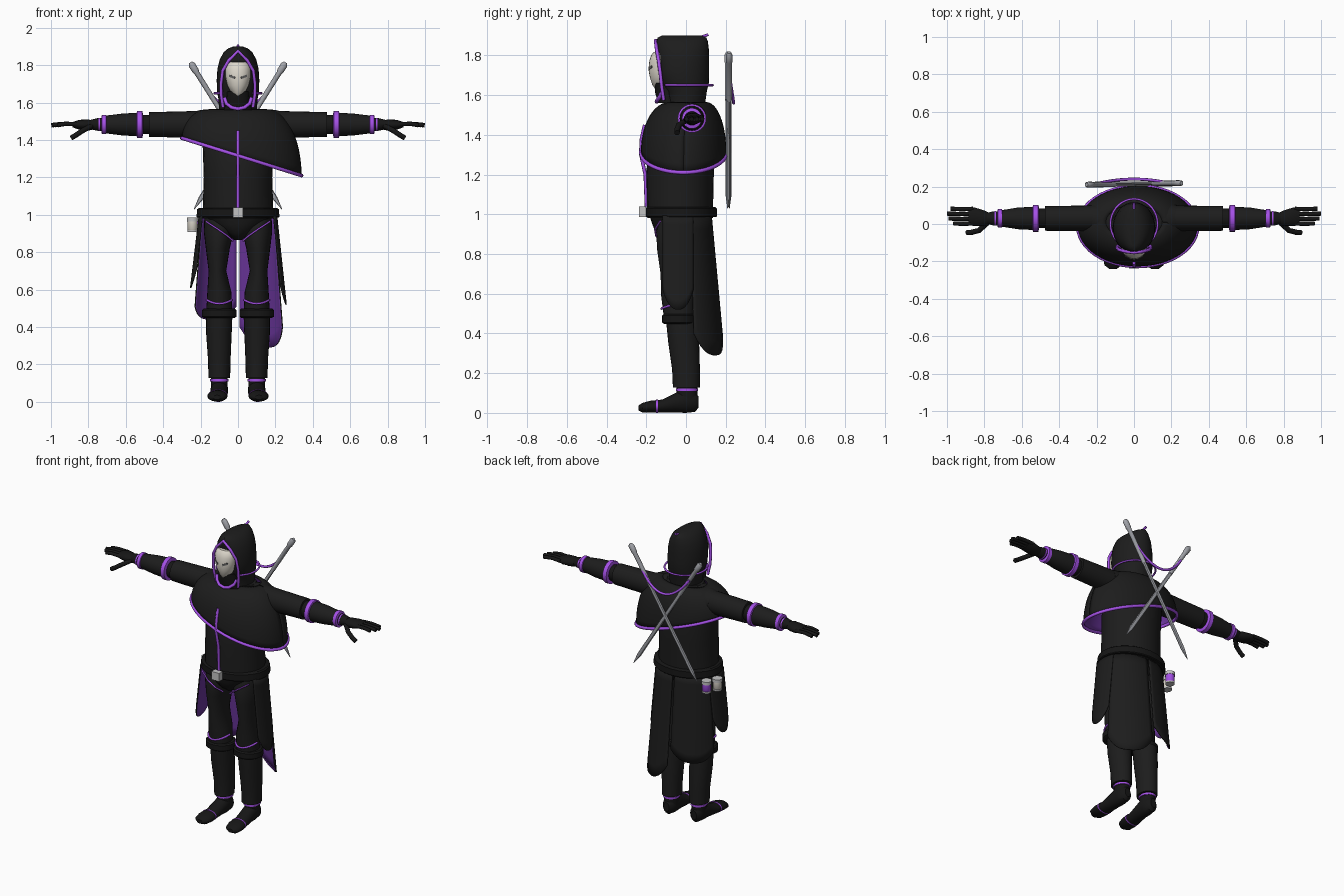
import bpy, bmesh, math
from math import sin, cos, pi, radians
from mathutils import Vector

cube = bpy.data.objects.get("Cube")
if cube:
    bpy.data.objects.remove(cube)


def material(name, r, g, b):
    m = bpy.data.materials.new(name)
    m.use_nodes = True
    m.diffuse_color = (r, g, b, 1)
    m.node_tree.nodes["Principled BSDF"].inputs["Base Color"].default_value = (r, g, b, 1)
    return m


CLOTH = material("black cloth", .012, .012, .012)
LEATHER = material("dark leather", .008, .008, .008)
TRIM = material("purple trim", .4, .085, .85)
LINING = material("dark purple lining", .14, .035, .32)
BONE = material("bone white", .72, .68, .6)
STEEL = material("steel", .36, .37, .4)
SILVER = material("silver", .55, .55, .55)
EYE = material("eye grey", .12, .12, .12)


def finish(name, verts, faces, mats, closed=True):
    me = bpy.data.meshes.new(name)
    me.from_pydata(verts, [], faces)
    if closed:
        bm = bmesh.new()
        bm.from_mesh(me)
        bmesh.ops.recalc_face_normals(bm, faces=bm.faces)
        bm.to_mesh(me)
        bm.free()
    for m in mats:
        me.materials.append(m)
    ob = bpy.data.objects.new(name, me)
    bpy.context.collection.objects.link(ob)
    bpy.ops.object.select_all(action='DESELECT')
    ob.select_set(True)
    bpy.context.view_layer.objects.active = ob
    bpy.ops.object.shade_smooth_by_angle(angle=radians(40))
    return ob


def loft(name, mat, rings, axis='z', side=1, n=24, clamp=None):
    """Closed skin over rings of (x, y, z, radius, radius) square to an axis."""
    verts = []
    for x, y, z, a, b in rings:
        for i in range(n):
            c, s = a * cos(2 * pi * i / n), b * sin(2 * pi * i / n)
            p = {'z': (x + c, y + s, z), 'x': (x, y + c, z + s), 'y': (x + c, y, z + s)}[axis]
            p = clamp(*p) if clamp else p
            verts.append((p[0] * side, p[1], p[2]))
    last = len(rings) - 1
    faces = [(k * n + i, k * n + (i + 1) % n, (k + 1) * n + (i + 1) % n, (k + 1) * n + i)
             for k in range(last) for i in range(n)]
    faces += [tuple(range(n)), tuple(range(last * n, last * n + n))]
    return finish(name, verts, faces, [mat])


def tube(name, mat, pts, r=.006, cyclic=False):
    cu = bpy.data.curves.new(name, 'CURVE')
    cu.dimensions = '3D'
    cu.bevel_depth, cu.bevel_resolution, cu.use_fill_caps = r, 2, True
    sp = cu.splines.new('POLY')
    sp.points.add(len(pts) - 1)
    for q, p in zip(sp.points, pts):
        q.co = (*p, 1)
    sp.use_cyclic_u = cyclic
    cu.materials.append(mat)
    ob = bpy.data.objects.new(name, cu)
    bpy.context.collection.objects.link(ob)
    return ob


def sheet(name, func, nu, nv):
    """Thin cloth, black outside and purple inside; func(u, v) gives a point."""
    verts = [func(j / nu, k / nv) for k in range(nv + 1) for j in range(nu + 1)]
    w = nu + 1
    faces = [(k * w + j, k * w + w + j, k * w + w + j + 1, k * w + j + 1)
             for k in range(nv) for j in range(nu)]
    ob = finish(name, verts, faces, [CLOTH, LINING], closed=False)
    mod = ob.modifiers.new("thickness", 'SOLIDIFY')
    mod.thickness, mod.offset, mod.material_offset = .007, -1, 1
    return ob


def box(name, mat, loc, size, rot=(0, 0, 0)):
    bpy.ops.mesh.primitive_cube_add(size=1, location=loc, rotation=rot)
    ob = bpy.context.object
    ob.name = name
    ob.scale = size
    ob.data.materials.append(mat)
    return ob


# Torso, hips and belt
loft("torso", CLOTH, [(0, -.03, .98, .19, .165), (0, -.03, 1.2, .183, .17), (0, -.02, 1.4, .19, .165),
                      (0, 0, 1.5, .17, .12), (0, 0, 1.565, .12, .085)])
loft("hips", CLOTH, [(0, -.04, .865, .02, .06), (0, -.04, .9, .07, .11), (0, -.03, .95, .16, .14),
                     (0, -.03, 1, .19, .155)])
loft("belt", LEATHER, [(0, -.025, .985, .218, .175), (0, -.025, .99, .222, .18),
                       (0, -.025, 1.03, .218, .18), (0, -.025, 1.037, .21, .17)])
box("belt_buckle", SILVER, (0, -.22, 1.012), (.056, .035, .054))
tube("chest_seam", TRIM, [(0, -.199, 1.04), (0, -.205, 1.2), (0, -.228, 1.305), (0, -.224, 1.38),
                          (0, -.208, 1.45)], .009)


# Slanted shoulder mantle
def mantle_point(u, v):
    a, t = 2 * pi * u, v * pi / 2
    f, g = sin(t) ** .95, 1 - cos(t)
    bx = .02 + .32 * cos(a)
    top = Vector((.15 * cos(a), .01 + .09 * sin(a), 1.565))
    end = Vector((bx, -.012 + .215 * sin(a), 1.31 - .3125 * (bx - .02)))
    return (top.x + (end.x - top.x) * f, top.y + (end.y - top.y) * f, top.z + (end.z - top.z) * g)


sheet("mantle", mantle_point, 48, 12)
tube("mantle_hem", TRIM, [mantle_point(i / 48, 1) for i in range(48)], .01, True)


# Hood, with the front cut flat on a slant
def flat_front(x, y, z):
    return x, max(y, -.108 - (z - 1.6) * .15), z


loft("hood", CLOTH, [(0, -.005, 1.55, .1, .1), (0, 0, 1.62, .105, .105), (0, -.015, 1.66, .112, .13),
                     (0, -.02, 1.72, .114, .137), (0, -.02, 1.78, .11, .137), (0, -.02, 1.83, .098, .135),
                     (0, -.02, 1.87, .076, .13), (0, -.02, 1.89, .052, .122), (0, -.02, 1.9, .025, .1)],
     n=32, clamp=flat_front)
half = [(.08, -.112, 1.575), (.09, -.122, 1.64), (.091, -.128, 1.7), (.082, -.137, 1.77),
        (.05, -.147, 1.825)]
tube("hood_trim", TRIM, half + [(0, -.153, 1.875)] + [(-x, y, z) for x, y, z in reversed(half)], .009)
tube("hood_tip", TRIM, [(0, .07, 1.89), (0, .1, 1.9), (0, .112, 1.905)], .007)
arc = [radians(-50 + 280 * i / 28) for i in range(29)]
tube("hood_cord", TRIM, [(.126 * cos(a), .134 * sin(a), 1.65) for a in arc], .006)
loft("chin_scarf", LEATHER, [(0, -.09, 1.56, .075, .05), (0, -.1, 1.61, .062, .055),
                             (0, -.11, 1.66, .058, .05)])
half = [(.072, -.118, 1.625), (.062, -.13, 1.595), (.035, -.145, 1.574)]
tube("collar_trim", TRIM, half + [(0, -.148, 1.566)] + [(-x, y, z) for x, y, z in reversed(half)], .01)

# Mask with slanted eye slits
loft("mask", BONE, [(0, -.125, 1.638, .016, .035), (0, -.125, 1.652, .036, .045), (0, -.125, 1.69, .056, .057),
                    (0, -.125, 1.73, .066, .064), (0, -.125, 1.775, .068, .059), (0, -.125, 1.802, .062, .05),
                    (0, -.125, 1.817, .045, .037)])
for s in (1, -1):
    box("eye_slit", EYE, (s * .031, -.1785, 1.738), (.036, .007, .012), (0, -s * .35, s * .45))

# Crossed swords and the cord between their hilts
for s in (1, -1):
    blade = loft("sword_blade", STEEL, [(0, 0, 0, .002, .002), (0, 0, .07, .013, .01),
                                        (0, 0, .64, .012, .01)], n=8)
    grip = loft("sword_grip", STEEL, [(0, 0, .64, .013, .013), (0, 0, .86, .014, .014), (0, 0, .87, .018, .016),
                                      (0, 0, .91, .019, .016), (0, 0, .925, .01, .01)], n=12)
    for ob in (blade, grip):
        ob.location = (-s * .235, .214 + s * .004, 1.03)
        ob.rotation_euler.y = s * math.atan2(.49, .785)
tube("hilt_cord", TRIM, [(.18 * k / 8, .24 - .02 * (k / 8) ** 2, 1.56 + .13 * (k / 8) ** 2)
                         for k in range(-8, 9)], .008)

# Arms and hands
Y, Z = .03, 1.483
for s in (1, -1):
    def arm(name, mat, *parts):
        return loft(name, mat, [(x, Y, Z, ry, rz) for x, ry, rz in parts], 'x', s)
    loft("shoulder", CLOTH, [(.06, 0, 1.5, .09, .06), (.13, .01, 1.49, .095, .076),
                             (.2, .025, 1.485, .08, .076), (.23, Y, 1.483, .07, .07)], 'x', s)
    arm("sleeve", CLOTH, (.15, .07, .075), (.3, .068, .07), (.475, .066, .066))
    arm("elbow", LEATHER, (.46, .052, .052), (.55, .052, .052))
    arm("upper_band", TRIM, (.508, .058, .058), (.512, .072, .072), (.539, .072, .072), (.543, .058, .058))
    arm("forearm", CLOTH, (.538, .062, .063), (.62, .058, .058), (.72, .042, .046))
    arm("wrist_band", TRIM, (.702, .04, .04), (.706, .05, .052), (.727, .05, .052), (.731, .04, .04))
    arm("cuff", LEATHER, (.72, .036, .036), (.75, .038, .034), (.785, .03, .026))
    arm("cuff_trim", TRIM, (.738, .039, .036), (.746, .039, .036))
    loft("palm", LEATHER, [(.765, .03, 1.48, .025, .022), (.8, .03, 1.48, .042, .03),
                           (.85, .038, 1.482, .05, .026), (.885, .04, 1.482, .045, .014)], 'x', s, 16)
    for i, tip in enumerate((.965, .99, .998, .98)):
        y = .003 + .026 * i
        tube("finger", LEATHER, [(s * .86, y, 1.484), (s * .92, y - .002, 1.487), (s * (tip - .015), y, 1.482),
                                 (s * tip, y, 1.479)], .0115)
    tube("thumb", LEATHER, [(s * .785, .005, 1.475), (s * .83, -.035, 1.45), (s * .87, -.045, 1.424),
                            (s * .893, -.045, 1.41)], .0145)

# Legs, boots and feet
for s in (1, -1):
    loft("thigh", CLOTH, [(.1, -.02, .98, .08, .11), (.103, -.035, .91, .08, .115), (.108, -.04, .82, .064, .105),
                          (.11, -.04, .7, .047, .088), (.1, -.04, .59, .064, .085),
                          (.1, -.035, .47, .07, .075)], side=s)
    tube("thigh_trim", TRIM, [(s * .172, -.13, .965), (s * .11, -.156, .925), (s * .06, -.15, .89),
                              (s * .025, -.12, .86)], .005)
    tube("knee_trim", TRIM, [(s * (.1 + .068 * cos(a)), -.04 + .083 * sin(a), .525 + .02 * cos(a) ** 2)
                             for a in [pi + pi * i / 12 for i in range(13)]], .006)
    loft("boot_cuff", LEATHER, [(.1, -.035, .448, .08, .075), (.1, -.035, .456, .093, .086),
                                (.1, -.035, .49, .093, .086), (.1, -.035, .498, .085, .078)], side=s)
    loft("boot", CLOTH, [(.1, -.02, .46, .07, .08), (.102, -.012, .36, .068, .078), (.1, 0, .22, .06, .07),
                         (.1, .002, .128, .058, .068)], side=s)
    loft("ankle", LEATHER, [(.1, .005, .06, .045, .052), (.1, .005, .14, .045, .052)], side=s)
    loft("ankle_trim", TRIM, [(.1, .005, .11, .05, .056), (.1, .005, .122, .05, .056)], side=s)
    loft("foot", LEATHER, [(.1, .062, .055, .02, .03), (.1, .045, .055, .038, .05), (.1, 0, .062, .047, .062),
                           (.102, -.05, .052, .045, .05), (.107, -.12, .034, .047, .033),
                           (.11, -.18, .031, .054, .03), (.112, -.22, .026, .046, .024),
                           (.112, -.24, .024, .02, .012)], 'y', s)
    loft("toe_trim", TRIM, [(.108, -.142, .0335, .052, .0335), (.108, -.15, .0335, .052, .0335)], 'y', s)


# Hanging coat panels: angle range, hem height, start and end radii
def panel(name, a0, a1, low, rise, rx, ry, cy):
    def point(u, v):
        a = radians(a0 + (a1 - a0) * u)
        hem = low + rise * abs(2 * u - 1) ** 2.5
        z = .995 + (hem - .995) * v
        k = (.995 - z) / .7
        return ((rx[0] + rx[1] * k) * cos(a), cy + (ry[0] + ry[1] * k) * sin(a), z)
    sheet(name, point, 14, 10)


panel("back_panel_left", 17, 88, .29, .11, (.205, .055), (.15, .065), -.02)
panel("back_panel_right", 92, 163, .44, .07, (.205, .055), (.15, .065), -.02)
panel("side_panel_left", -23, 23, .52, .1, (.21, .075), (.2, 0), -.04)
panel("side_panel_right", 157, 203, .61, .1, (.21, .085), (.2, 0), -.04)

# Belt jars on the right hip
for name, mat, x, y in (("bone_jar", BONE, -.243, .02), ("purple_jar", TRIM, -.21, .085)):
    loft(name, mat, [(x, y, .915, .022, .022), (x, y, .922, .027, .027), (x, y, .965, .027, .027)])
    loft(name + "_cap", SILVER, [(x, y, .965, .031, .031), (x, y, .985, .031, .031)])
    loft(name + "_base", SILVER, [(x, y, .908, .028, .028), (x, y, .918, .028, .028)])
